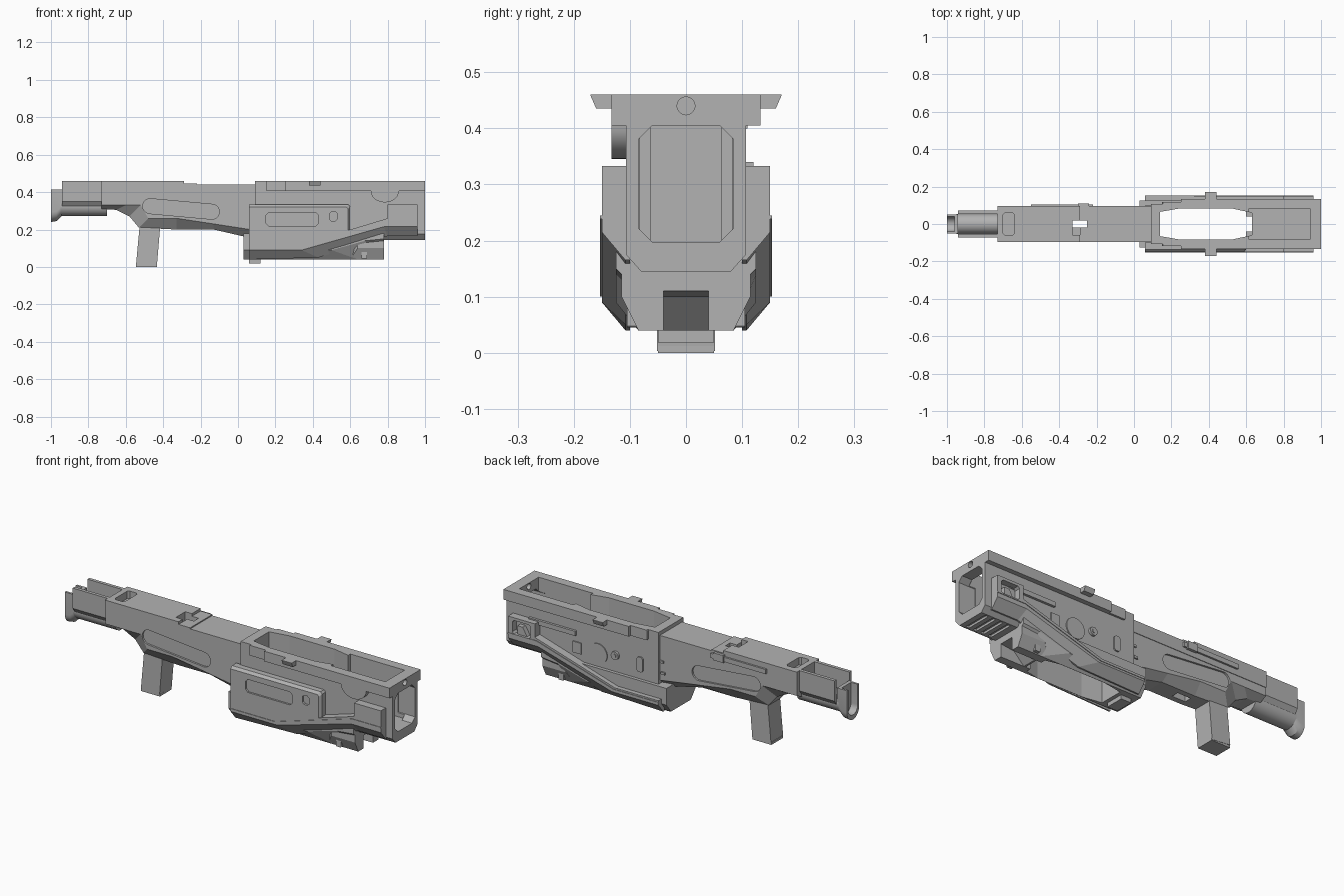
import bpy, bmesh
from math import cos, sin, pi, radians

if "Cube" in bpy.data.objects:
    bpy.data.objects.remove(bpy.data.objects["Cube"], do_unlink=True)

grey = bpy.data.materials.new("plain grey")
grey.use_nodes = True
grey.diffuse_color = (0.45, 0.45, 0.45, 1)
grey.node_tree.nodes["Principled BSDF"].inputs["Base Color"].default_value = grey.diffuse_color


# ---------- helpers ----------
def loft(name, layers, axis="y"):
    """Join outlines (depth, points) into a closed solid along an axis."""
    place = {"x": lambda d, u, v: (d, u, v),
             "y": lambda d, u, v: (u, d, v),
             "z": lambda d, u, v: (u, v, d)}[axis]
    bm = bmesh.new()
    rings = [[bm.verts.new(place(d, u, v)) for u, v in pts] for d, pts in layers]
    n = len(rings[0])
    for a, b in zip(rings, rings[1:]):
        for i in range(n):
            j = (i + 1) % n
            bm.faces.new((a[i], a[j], b[j], b[i]))
    bm.faces.new(rings[0])
    bm.faces.new(rings[-1])
    bmesh.ops.recalc_face_normals(bm, faces=bm.faces)
    mesh = bpy.data.meshes.new(name)
    bm.to_mesh(mesh)
    bm.free()
    mesh.materials.append(grey)
    ob = bpy.data.objects.new(name, mesh)
    bpy.context.collection.objects.link(ob)
    return ob


def prism(name, pts, d0, d1, axis="y"):
    return loft(name, [(d0, pts), (d1, pts)], axis)


def box(name, x0, x1, y0, y1, z0, z1):
    return prism(name, [(x0, z0), (x1, z0), (x1, z1), (x0, z1)], y0, y1)


def both(name, layers):
    """Make the right (-y) and left (+y) copies of a side part."""
    return [loft(side + name, [(s * d, p) for d, p in layers])
            for side, s in (("right_", -1), ("left_", 1))]


def circle(u, v, r, n=32, rv=None):
    return [(u + r * cos(2 * pi * i / n), v + (rv or r) * sin(2 * pi * i / n)) for i in range(n)]


def chamfered(u0, u1, v0, v1, c):
    return [(u0 + c, v0), (u1 - c, v0), (u1, v0 + c), (u1, v1 - c),
            (u1 - c, v1), (u0 + c, v1), (u0, v1 - c), (u0, v0 + c)]


def pill(a, b, r, n=10):
    """Long slot outline between two end centres."""
    pts = [(a[0] + r * cos(pi / 2 + pi * i / n), a[1] + r * sin(pi / 2 + pi * i / n)) for i in range(n + 1)]
    return pts + [(b[0] + r * cos(-pi / 2 + pi * i / n), b[1] + r * sin(-pi / 2 + pi * i / n)) for i in range(n + 1)]


def cut(targets, cutter):
    cutter.hide_render = True
    for ob in targets:
        mod = ob.modifiers.new("cut", "BOOLEAN")
        mod.operation, mod.solver, mod.object = "DIFFERENCE", "EXACT", cutter
        bpy.context.view_layer.objects.active = ob
        bpy.ops.object.modifier_apply(modifier=mod.name)
    bpy.data.objects.remove(cutter, do_unlink=True)


def smooth(ob):
    bpy.ops.object.select_all(action="DESELECT")
    ob.select_set(True)
    bpy.context.view_layer.objects.active = ob
    bpy.ops.object.shade_smooth_by_angle(angle=radians(30))


# ---------- rear body ----------
top = [(0.13, 0.376), (-0.73, 0.376)]
belly = [(-0.73, 0.31), (-0.65, 0.305), (-0.58, 0.27), (-0.53, 0.21), (-0.33, 0.2), (-0.13, 0.2), (0.13, 0.14)] + top
flank = [(-0.73, 0.33), (-0.6, 0.33), (-0.52, 0.33), (-0.48, 0.26), (-0.33, 0.26), (-0.13, 0.23), (0.13, 0.19)] + top
rear_body = loft("rear_body", [(-0.092, flank), (-0.05, belly), (0.05, belly), (0.092, flank)])
rear_cover = prism("rear_cover", [(-0.73, 0.374), (0.13, 0.374), (0.13, 0.46), (0.09, 0.46), (0.09, 0.44),
                                  (-0.22, 0.44), (-0.22, 0.446), (-0.29, 0.446), (-0.29, 0.46), (-0.73, 0.46)],
                   -0.095, 0.095)
cut([rear_body, rear_cover], box("port_cutter", -0.33, -0.25, -0.02, 0.02, 0.1, 0.6))
cut([rear_cover], box("catch_cutter", -0.33, -0.29, -0.06, -0.01, 0.42, 0.6))
cut([rear_cover], prism("recess_cutter", chamfered(-0.7, -0.64, -0.06, 0.06, 0.01), 0.42, 0.6, "z"))
for s in (-1, 1):
    cut([rear_body], prism("flank_cutter", pill((-0.47, 0.325), (-0.14, 0.295), 0.04), s * 0.082, s * 0.2))
box("left_slide_bar", -0.55, -0.22, 0.09, 0.105, 0.405, 0.43)
box("left_slide_knob", -0.3, -0.24, 0.09, 0.11, 0.4, 0.44)

# ---------- stock end ----------
both("stock_rail", [(0.054, p) for p in [[(-0.94, 0.325), (-0.72, 0.325), (-0.72, 0.46), (-0.94, 0.46)]]]
     + [(0.072, [(-0.94, 0.35), (-0.72, 0.35), (-0.72, 0.46), (-0.94, 0.46)])])
tube = prism("stock_tube", circle(0, 0.325, 0.054), -0.95, -0.7, "x")
smooth(tube)


def u_shape(w, low, high):
    arc = [(-w * cos(pi * i / 12), low + w - w * sin(pi * i / 12)) for i in range(13)]
    return [(-w, high)] + arc + [(w, high)]


butt = loft("butt_plate", [(-1, u_shape(0.052, 0.24, 0.415)), (-0.97, u_shape(0.052, 0.245, 0.415)),
                           (-0.94, u_shape(0.052, 0.275, 0.415))], "x")
cut([butt], prism("butt_cutter", u_shape(0.04, 0.265, 0.5), -1.1, -0.96, "x"))
smooth(butt)

# ---------- grip ----------
prism("grip", [(-0.525, 0.23), (-0.545, 0.014), (-0.434, 0.003), (-0.415, 0.23)], -0.052, 0.052)
box("grip_foot", -0.546, -0.433, -0.05, 0.05, 0, 0.012)

# ---------- front receiver ----------
front_body = prism("front_body", [(-0.107, 0.46), (-0.107, 0.175), (-0.08, 0.145), (0.08, 0.145),
                                  (0.107, 0.175), (0.107, 0.46)], 0.09, 1, "x")
rails = [box(side + "top_rail", 0.25, 1, min(s * 0.1, s * 0.133), max(s * 0.1, s * 0.133), 0.405, 0.46)
         for side, s in (("right_", -1), ("left_", 1))]
both("rail_step", [(0.1, p) for p in [chamfered(0.15, 0.26, 0.405, 0.46, 0.004)]]
     + [(0.118, chamfered(0.15, 0.26, 0.405, 0.46, 0.004))])
both("rail_lug", [(0.12, [(0.38, 0.435), (0.44, 0.435), (0.44, 0.46), (0.38, 0.46)]),
                  (0.16, [(0.38, 0.435), (0.44, 0.435), (0.44, 0.46), (0.38, 0.46)]),
                  (0.17, [(0.38, 0.458), (0.44, 0.458), (0.44, 0.46), (0.38, 0.46)])])

# ---------- lower pan ----------
pan_top = [(0.78, 0.18), (0.03, 0.18)]
keel = [(0.03, 0.04), (0.64, 0.04), (0.7, 0.1), (0.78, 0.11)] + pan_top
side = [(0.03, 0.09), (0.5, 0.09), (0.68, 0.14), (0.78, 0.15)] + pan_top
pan = loft("lower_pan", [(-0.125, side), (-0.085, keel), (0.085, keel), (0.125, side)])
both("pan_prong", [(0.04, [(0.6, 0.04), (0.78, 0.04), (0.78, 0.14), (0.6, 0.14)]),
                   (0.085, [(0.6, 0.04), (0.78, 0.04), (0.78, 0.14), (0.6, 0.14)]),
                   (0.115, [(0.64, 0.1), (0.78, 0.1), (0.78, 0.14), (0.64, 0.14)])])
both("pan_tab", [(0.08, chamfered(0.66, 0.69, 0.045, 0.1, 0.003)), (0.105, chamfered(0.66, 0.69, 0.045, 0.1, 0.003))])
box("pan_foot", 0.06, 0.12, -0.05, 0.05, 0.018, 0.06)

# ---------- open well and muzzle tunnel ----------
half = [(0.14, 0.065), (0.25, 0.084), (0.52, 0.084), (0.63, 0.06)]
well = half + [(x, -y) for x, y in reversed(half)]
cut([front_body, pan], prism("well_cutter", well, -0.2, 0.7, "z"))
cut([front_body], box("bay_cutter", 0.615, 0.94, -0.082, 0.082, 0.197, 0.7))
cut([front_body], prism("tunnel_cutter", chamfered(-0.085, 0.085, 0.197, 0.405, 0.025), 0.9, 1.1, "x"))
cut([front_body], prism("pin_hole_cutter", circle(0, 0.44, 0.016, 20), 0.92, 1.1, "x"))
# chin vents
for i in range(4):
    x = 0.815 + i * 0.045
    cut([front_body], box("vent_cutter", x, x + 0.02, -0.07, 0.07, 0.1, 0.157))

# ---------- side frames with the rising bar ----------
cap = [(0.96, 0.333), (0.8, 0.333), (0.8, 0.26), (0.32, 0.115), (0.06, 0.115)]
outer = [(0.06, 0.09), (0.34, 0.09), (0.78, 0.215), (0.96, 0.215)] + cap
inner = [(0.06, 0.04), (0.43, 0.05), (0.8, 0.165), (0.96, 0.165)] + cap
frames = both("side_frame", [(0.1, inner), (0.108, inner), (0.15, outer)])
ridge = [(0.06, 0.1), (0.33, 0.1), (0.79, 0.238), (0.96, 0.238), (0.96, 0.245), (0.788, 0.245), (0.328, 0.107), (0.06, 0.107)]
both("frame_ridge", [(0.14, ridge), (0.153, ridge)])
cut([frames[1]], prism("pocket_cutter", chamfered(0.825, 0.935, 0.245, 0.318, 0.01), 0.115, 0.2))
prism("left_pocket_wedge", [(0.85, 0.24), (0.91, 0.24), (0.91, 0.29), (0.88, 0.29)], 0.105, 0.14)

# ---------- right side panel ----------
panel_edge = [(0.06, 0.1), (0.34, 0.1), (0.6, 0.185), (0.6, 0.322), (0.59, 0.333), (0.06, 0.333)]
panel_face = [(0.06, 0.1), (0.34, 0.1), (0.588, 0.185), (0.588, 0.31), (0.58, 0.32), (0.06, 0.32)]
panel = loft("right_side_panel", [(-0.1, panel_edge), (-0.137, panel_edge), (-0.15, panel_face)])
cut([panel], prism("slot_cutter", chamfered(0.15, 0.43, 0.22, 0.29, 0.014), -0.2, -0.14))
cut([panel], prism("button_cutter", chamfered(0.49, 0.53, 0.245, 0.295, 0.01), -0.2, -0.138))
drum = [(0.785 + 0.075 * cos(pi + pi * i / 16), 0.405 + 0.06 * sin(pi + pi * i / 16)) for i in range(17)]
smooth(prism("right_hinge_drum", drum, -0.133, -0.1))

# ---------- left side details ----------
prism("left_disc", circle(0.45, 0.25, 0.055), 0.1, 0.112)
prism("left_button_ring", circle(0.345, 0.27, 0.022, 20), 0.1, 0.12)
prism("left_button", circle(0.345, 0.27, 0.011, 16), 0.1, 0.124)
prism("left_catch", chamfered(0.18, 0.215, 0.22, 0.3, 0.008), 0.1, 0.115)
box("left_plate", 0.55, 0.6, 0.1, 0.113, 0.22, 0.28)
box("left_rod", 0.58, 0.86, 0.1, 0.12, 0.315, 0.34)
for x, z in ((0.08, 0.3), (0.07, 0.24)):
    box("left_small_pin", x - 0.012, x + 0.012, 0.085, 0.1, z - 0.006, z + 0.006)
